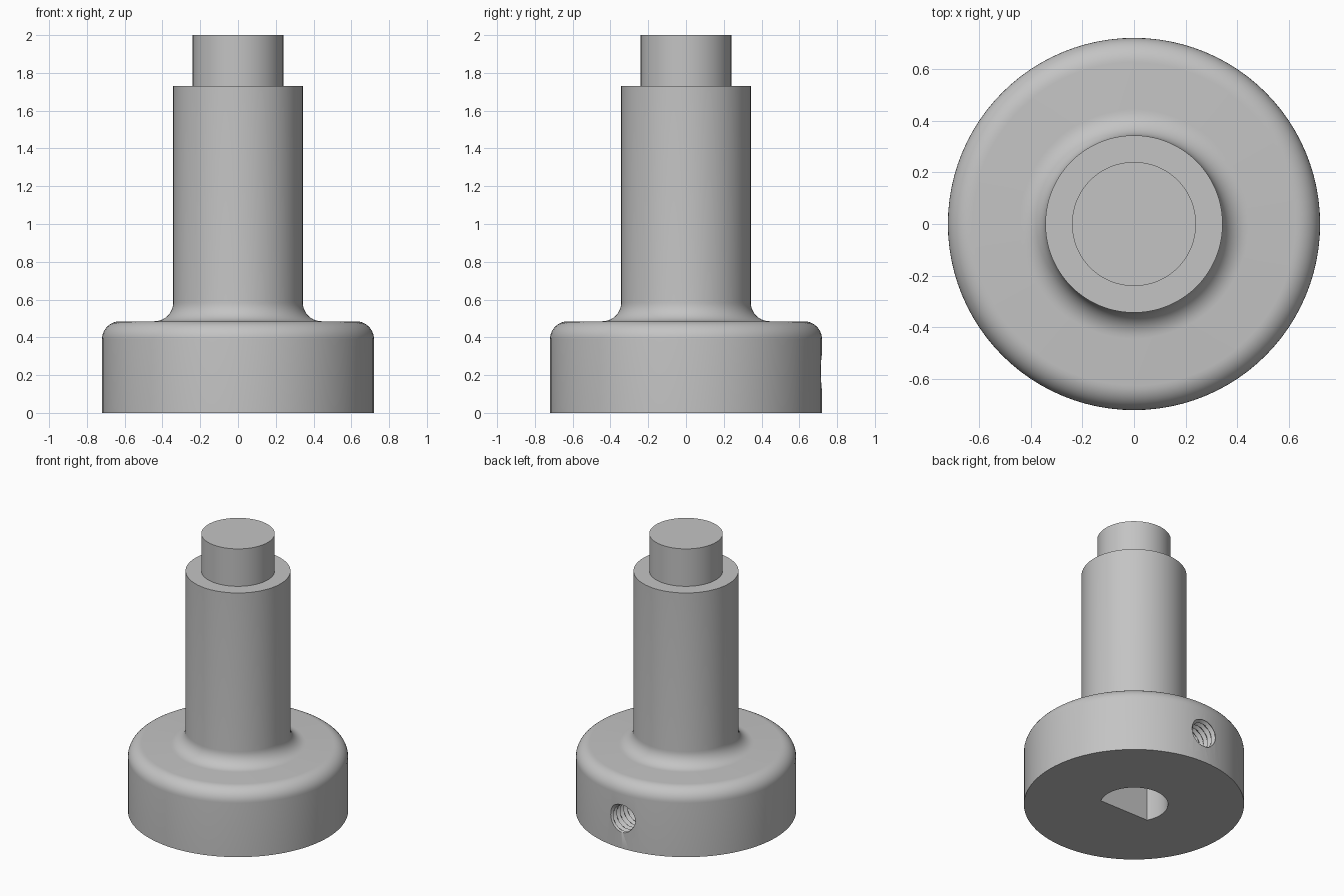
import bpy, bmesh, math
from mathutils import Vector

cube = bpy.data.objects.get("Cube")
if cube:
    bpy.data.objects.remove(cube, do_unlink=True)

grey = bpy.data.materials.new("plain grey")
grey.use_nodes = True
COLOUR = (0.55, 0.55, 0.55, 1)
grey.diffuse_color = COLOUR
grey.node_tree.nodes["Principled BSDF"].inputs["Base Color"].default_value = COLOUR


def finish(name, bm):
    bmesh.ops.recalc_face_normals(bm, faces=bm.faces[:])
    mesh = bpy.data.meshes.new(name)
    bm.to_mesh(mesh)
    bm.free()
    mesh.materials.append(grey)
    ob = bpy.data.objects.new(name, mesh)
    bpy.context.collection.objects.link(ob)
    return ob


def arc(cx, cz, r, start, end, steps=10):
    angles = [math.radians(start + (end - start) * i / steps) for i in range(steps + 1)]
    return [(cx + r * math.cos(a), cz + r * math.sin(a)) for a in angles]


def lathe(name, profile, segments=96):
    bm = bmesh.new()
    verts = [bm.verts.new((r, 0, z)) for r, z in profile]
    edges = [bm.edges.new(pair) for pair in zip(verts, verts[1:])]
    bmesh.ops.spin(bm, geom=verts + edges, cent=(0, 0, 0), axis=(0, 0, 1),
                   angle=math.tau, steps=segments, use_duplicate=False)
    bmesh.ops.remove_doubles(bm, verts=bm.verts[:], dist=1e-5)
    return finish(name, bm)


def d_bore(name, r, flat_y, bottom, top, steps=48):
    # Round bore with one flat side
    a = math.asin(flat_y / r)
    bm = bmesh.new()
    ring = []
    for i in range(steps + 1):
        t = a + (math.pi - 2 * a) * i / steps
        ring.append(bm.verts.new((r * math.cos(t), r * math.sin(t), bottom)))
    face = bm.faces.new(ring)
    lifted = bmesh.ops.extrude_face_region(bm, geom=[face])["geom"]
    bmesh.ops.translate(bm, vec=Vector((0, 0, top - bottom)),
                        verts=[v for v in lifted if isinstance(v, bmesh.types.BMVert)])
    return finish(name, bm)


def screw_thread(name, z, r_min, r_max, pitch, y0, y1, segments=32):
    # Cylinder along y whose radius follows a helical triangle wave
    rows = int((y1 - y0) / pitch * 8)
    bm = bmesh.new()
    rings = []
    for k in range(rows + 1):
        y = y0 + (y1 - y0) * k / rows
        ring = []
        for j in range(segments):
            t = math.tau * j / segments
            wave = abs(2 * ((y / pitch + j / segments) % 1) - 1)
            r = r_min + (r_max - r_min) * wave
            ring.append(bm.verts.new((r * math.cos(t), y, z + r * math.sin(t))))
        rings.append(ring)
    for low, high in zip(rings, rings[1:]):
        for j in range(segments):
            n = (j + 1) % segments
            bm.faces.new((low[j], low[n], high[n], high[j]))
    bm.faces.new(rings[0])
    bm.faces.new(rings[-1])
    return finish(name, bm)


def cut(target, cutter):
    cutter.hide_render = True
    mod = target.modifiers.new("cut", "BOOLEAN")
    mod.operation = "DIFFERENCE"
    mod.solver = "EXACT"
    mod.object = cutter
    bpy.context.view_layer.objects.active = target
    bpy.ops.object.modifier_apply(modifier=mod.name)
    bpy.data.objects.remove(cutter, do_unlink=True)


# Flanged base, filleted shaft and narrow tip in one turned profile
profile = [(0, 0), (0.72, 0)]
profile += arc(0.625, 0.39, 0.095, 0, 90)
profile += arc(0.443, 0.585, 0.1, 270, 180)
profile += [(0.343, 1.73), (0.24, 1.73), (0.24, 2), (0, 2)]
shaft = lathe("stepped_shaft", profile)

# D-shaped bore underneath and threaded set screw hole at the back
cut(shaft, d_bore("bore_cutter", 0.222, -0.102, -0.1, 0.75))
cut(shaft, screw_thread("thread_cutter", 0.215, 0.088, 0.11, 0.04, 0.1, 0.8))

bpy.ops.object.select_all(action="DESELECT")
shaft.select_set(True)
bpy.context.view_layer.objects.active = shaft
bpy.ops.object.shade_smooth_by_angle(angle=math.radians(30))
